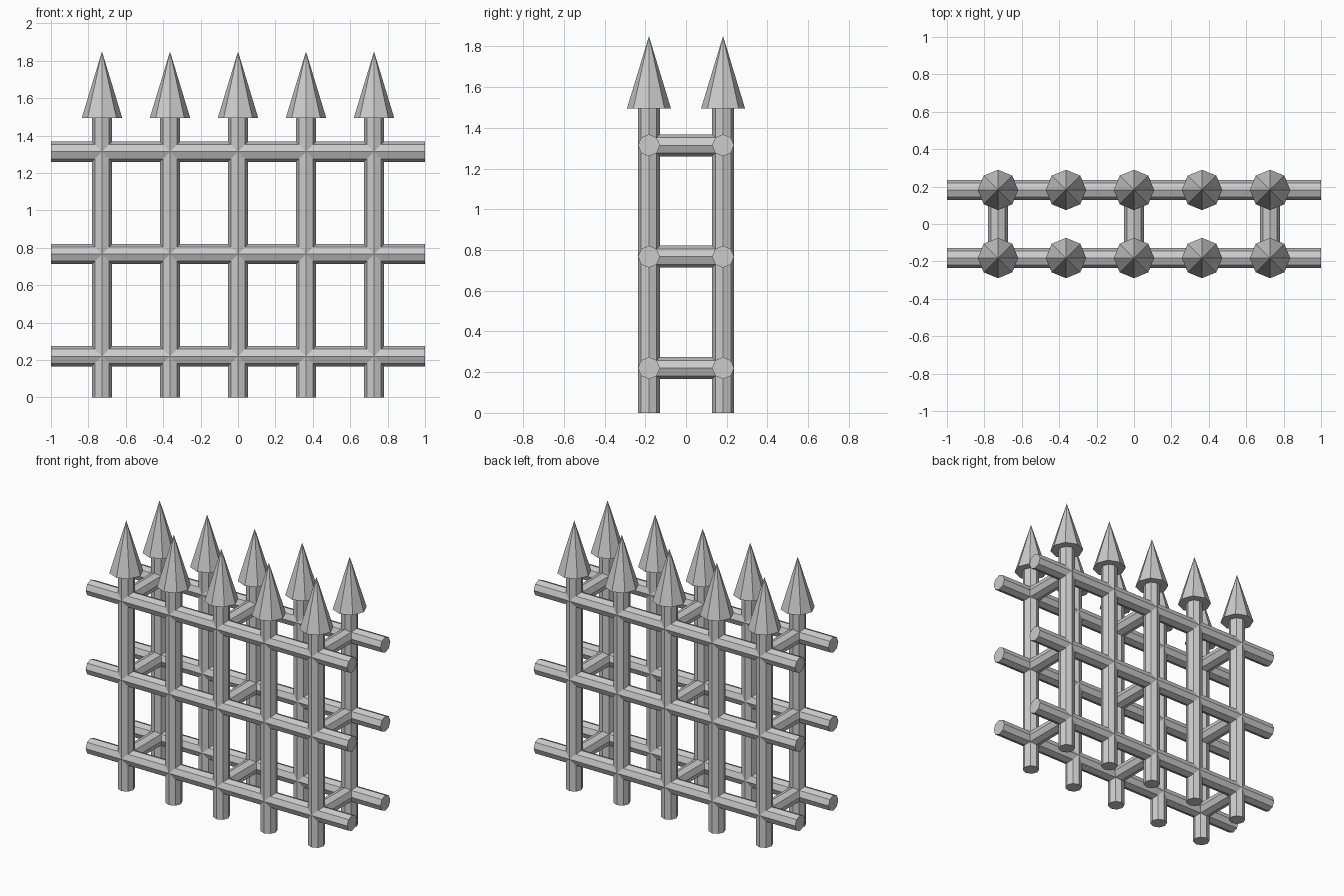
import bpy
import math

if "Cube" in bpy.data.objects:
    bpy.data.objects.remove(bpy.data.objects["Cube"])

R = 0.054                      # bar radius
PITCH = 0.3636                 # post spacing
POST_X = [i * PITCH for i in range(-2, 3)]
ROW_Y = [-0.182, 0.182]
RAIL_Z = [0.22, 0.767, 1.314]
NECK_Z, TIP_Z = 1.495, 1.85


def bar(name, centre, length, axis):
    """Octagonal bar along x, y or z, with corners on the axes."""
    rot = {'X': (0, math.pi / 2, 0), 'Y': (math.pi / 2, 0, 0), 'Z': (0, 0, 0)}[axis]
    bpy.ops.mesh.primitive_cylinder_add(vertices=8, radius=R, depth=length,
                                        location=centre, rotation=rot)
    bpy.context.object.name = name


def spike(name, x, y):
    """Eight-sided pointed finial on top of a post."""
    bpy.ops.mesh.primitive_cone_add(vertices=8, radius1=0.108, radius2=0,
                                    depth=TIP_Z - NECK_Z,
                                    location=(x, y, (NECK_Z + TIP_Z) / 2))
    bpy.context.object.name = name


# Two parallel fence rows: posts with spikes, and long rails
for y, row in zip(ROW_Y, ("front", "back")):
    for x in POST_X:
        bar(row + "_post", (x, y, NECK_Z / 2), NECK_Z, 'Z')
        spike(row + "_spike", x, y)
    for z in RAIL_Z:
        bar(row + "_rail", (0, y, z), 2.0, 'X')

# Cross bars joining the rows at the end and middle posts
for x in POST_X[::2]:
    for z in RAIL_Z:
        bar("cross_bar", (x, 0, z), ROW_Y[1] - ROW_Y[0], 'Y')
